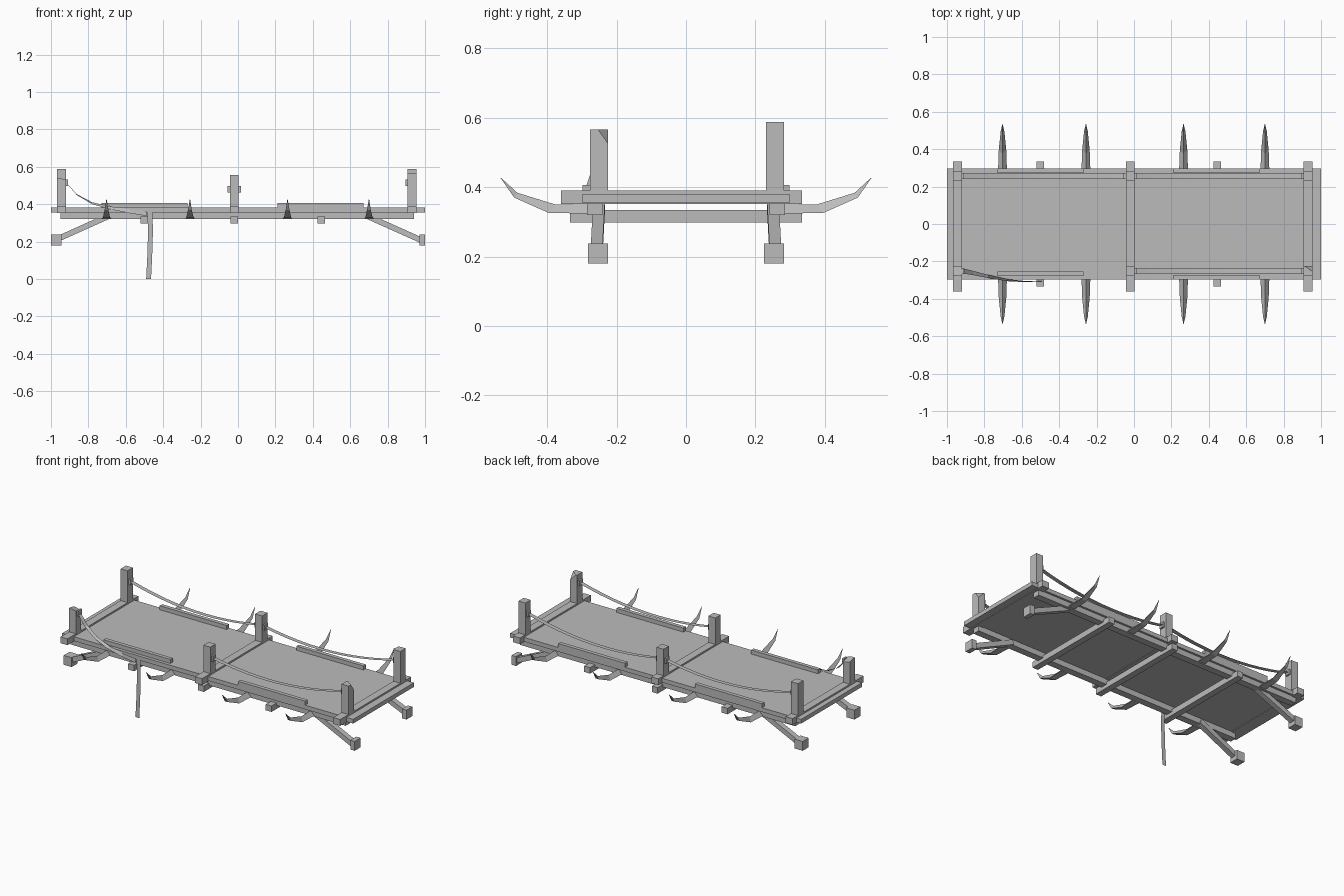
import bpy, bmesh
from math import radians
from mathutils import Vector

cube = bpy.data.objects.get("Cube")
if cube:
    bpy.data.objects.remove(cube)

GREY = (0.5, 0.5, 0.5, 1)
wood = bpy.data.materials.new("weathered_grey")
wood.use_nodes = True
wood.diffuse_color = GREY
wood.node_tree.nodes["Principled BSDF"].inputs["Base Color"].default_value = GREY


def finish(name, bm):
    bmesh.ops.recalc_face_normals(bm, faces=bm.faces)
    mesh = bpy.data.meshes.new(name)
    bm.to_mesh(mesh)
    bm.free()
    mesh.materials.append(wood)
    obj = bpy.data.objects.new(name, mesh)
    bpy.context.collection.objects.link(obj)
    return obj


def box(name, x, y, z, chip=None):
    """Box between (low, high) pairs; chip = (point, normal) slices off a piece."""
    bm = bmesh.new()
    bmesh.ops.create_cube(bm, size=1)
    for v in bm.verts:
        v.co = [lo + (c + 0.5) * (hi - lo) for c, (lo, hi) in zip(v.co, (x, y, z))]
    if chip:
        cut = bmesh.ops.bisect_plane(bm, geom=bm.verts[:] + bm.edges[:] + bm.faces[:],
                                     plane_co=chip[0], plane_no=chip[1], clear_outer=True)
        bmesh.ops.edgeloop_fill(bm, edges=[e for e in cut["geom_cut"]
                                           if isinstance(e, bmesh.types.BMEdge)])
    return finish(name, bm)


def loft(name, rings, closed=True):
    """Skin matching rings of points; open two-point rings make a ribbon."""
    bm = bmesh.new()
    rows = [[bm.verts.new(p) for p in ring] for ring in rings]
    n = len(rows[0])
    for a, b in zip(rows, rows[1:]):
        for i in range(n if closed else n - 1):
            j = (i + 1) % n
            bm.faces.new((a[i], a[j], b[j], b[i]))
    if closed:
        bm.faces.new(rows[0])
        bm.faces.new(rows[-1])
    return finish(name, bm)


def around(c, half):
    return (c - half, c + half)


# Deck with the rails beneath it
box("deck", (-1, 1), (-0.298, 0.298), (0.355, 0.381))
for side, s in (("front", -1), ("back", 1)):
    box(side + "_lower_rail", (-0.95, 0.94), around(s * 0.263, 0.022), (0.32, 0.355))

# Cross beams: upper ones carry the posts, lower ones hold the deck
post_x = {"right": -0.944, "middle": -0.02, "left": 0.93}
for name, x in post_x.items():
    box(name + "_cross_beam", around(x, 0.024), (-0.36, 0.335), (0.352, 0.391))
for i, x in enumerate((-0.5, -0.02, 0.445)):
    box(f"under_beam_{i + 1}", around(x, 0.02), (-0.335, 0.335), (0.298, 0.335))

# Posts, two of them with broken tops
post_y = {"front": -0.251, "back": 0.257}
tops = {"middle": 0.555, "right": 0.588, "left": 0.588}
chips = {("front", "left"): ((0.93, -0.237, 0.567), (0.5, 0.7, 0.5)),
         ("front", "right"): ((-0.944, -0.251, 0.53), (0.2, 0.25, 1))}
for row, y in post_y.items():
    for name, x in post_x.items():
        top = tops[name]
        if (row, name) in chips:
            top = 0.567 if name == "left" else 0.537
        box(f"{row}_{name}_post", around(x, 0.024), around(y, 0.026), (0.36, top),
            chips.get((row, name)))

# Sagging rope ribbons with a knot at each end
def knot(name, x, y, z):
    box(name, around(x, 0.006), around(y, 0.016), around(z, 0.017))


def rope(name, start, end, y, sag):
    rings = []
    for i in range(13):
        t = i / 12
        p = start.lerp(end, t)
        z = p.z - sag * 4 * t * (1 - t)
        rings.append([(p.x, y - 0.014, z), (p.x, y + 0.014, z)])
    loft(name, rings, closed=False)
    for n, p, d in (("start", start, 0.005), ("end", end, -0.005)):
        knot(f"{name}_{n}_knot", p.x + d, y, p.z)


spans = {"right": (Vector((-0.92, 0, 0.515)), Vector((-0.044, 0, 0.48))),
         "left": (Vector((0.004, 0, 0.48)), Vector((0.906, 0, 0.515)))}
for row, y in post_y.items():
    for name, (a, b) in spans.items():
        if (row, name) != ("front", "right"):
            rope(f"{row}_{name}_rope", a, b, y, 0.053)

# Snapped rope: slopes down from the post, twists, then hangs
path = [(-0.92, -0.25, 0.515), (-0.86, -0.262, 0.45), (-0.78, -0.28, 0.405),
        (-0.68, -0.3, 0.38), (-0.58, -0.308, 0.362), (-0.49, -0.306, 0.35)]
rings = []
for i, p in enumerate(path):
    t = i / (len(path) - 1)
    half = Vector((0, 0.014 * (1 - t), 0.013 * t))
    rings.append([Vector(p) - half, Vector(p) + half])
loft("snapped_rope", rings, closed=False)
knot("snapped_rope_knot", -0.915, -0.25, 0.515)
hang = [(-0.47, 0.36), (-0.468, 0.25), (-0.472, 0.12), (-0.478, 0)]
loft("hanging_rope_end", [[(x - 0.013, -0.305, z), (x + 0.013, -0.305, z)]
                          for x, z in hang], closed=False)

# Kerb logs on the deck edges
for row, s in (("front", -1), ("back", 1)):
    for name, x in (("right", (-0.73, -0.27)), ("left", (0.21, 0.67))):
        y = -0.266 if (row, name) == ("front", "right") else s * 0.286
        box(f"{row}_{name}_kerb", x, around(y, 0.012), (0.38, 0.406))

# Upturned spikes: (y, ridge z, base y, base z, half width)
profile = [(0.272, 0.352, 0.28, 0.324, 0.024), (0.376, 0.35, 0.396, 0.326, 0.02),
           (0.486, 0.384, 0.495, 0.37, 0.01), (0.533, 0.427, 0.534, 0.426, 0.001)]
for row, s in (("front", -1), ("back", 1)):
    for i, x in enumerate((-0.703, -0.257, 0.265, 0.7)):
        loft(f"{row}_spike_{i + 1}",
             [[(x, s * y, z), (x - w, s * by, bz), (x + w, s * by, bz)]
              for y, z, by, bz, w in profile])

# Slanted struts ending in foot blocks
for row, s in (("front", -1), ("back", 1)):
    for name, d in (("right", -1), ("left", 1)):
        rings = []
        for x, y, z in ((0.69, 0.251, 0.337), (0.98, 0.258, 0.207)):
            rings.append([(d * (x + k * 0.006), s * y + w, z + k * 0.014)
                          for k, w in ((-1, -0.017), (-1, 0.017), (1, 0.017), (1, -0.017))])
        loft(f"{row}_{name}_strut", rings)
        ends = (0.97, 1) if d > 0 else (-1, -0.945)
        box(f"{row}_{name}_strut_foot", ends, around(s * 0.254, 0.029), (0.18, 0.238))
